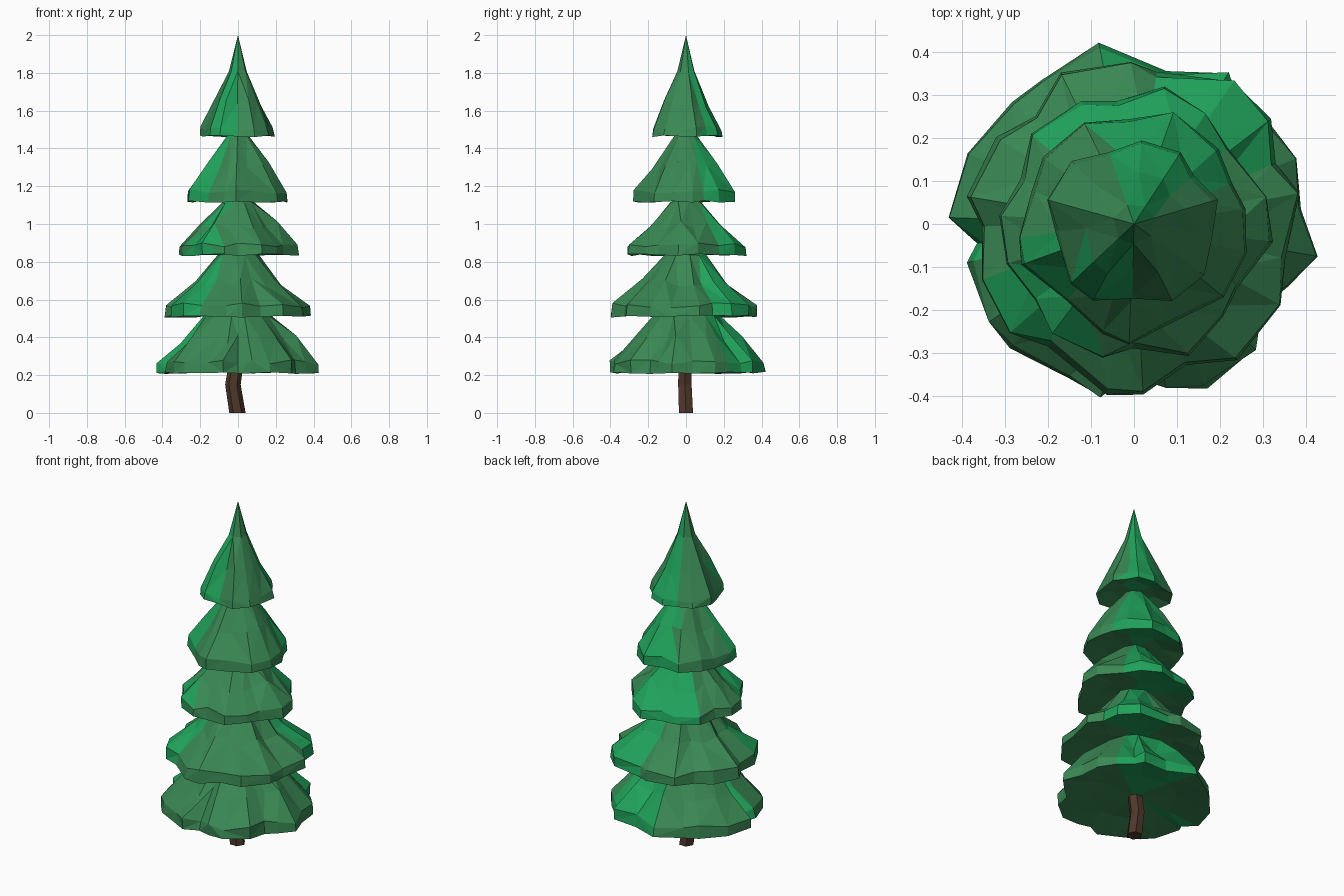
import bpy, bmesh, math, random

if "Cube" in bpy.data.objects:
    bpy.data.objects.remove(bpy.data.objects["Cube"])

random.seed(11)


def material(name, rgb):
    m = bpy.data.materials.new(name)
    m.diffuse_color = (*rgb, 1)
    m.use_nodes = True
    m.node_tree.nodes["Principled BSDF"].inputs["Base Color"].default_value = m.diffuse_color
    return m


MUTED = material("muted green", (0.041, 0.245, 0.087))
VIVID = material("vivid green", (0.014, 0.36, 0.102))
BARK = material("bark brown", (0.079, 0.039, 0.024))


def finish(bm, name, mats):
    bmesh.ops.recalc_face_normals(bm, faces=bm.faces)
    me = bpy.data.meshes.new(name)
    bm.to_mesh(me)
    bm.free()
    for m in mats:
        me.materials.append(m)
    ob = bpy.data.objects.new(name, me)
    bpy.context.collection.objects.link(ob)
    return ob


def bridge(bm, a, b):
    """Join two rings; b has as many points as a, or half as many."""
    n, m = len(a), len(b)
    for i in range(m):
        j = (i + 1) % m
        if n == m:
            if random.random() < 0.5:
                bm.faces.new((a[i], a[j], b[j]))
                bm.faces.new((a[i], b[j], b[i]))
            else:
                bm.faces.new((a[i], a[j], b[i]))
                bm.faces.new((a[j], b[j], b[i]))
        else:
            k = 2 * i
            bm.faces.new((a[k], a[k + 1], b[i]))
            bm.faces.new((a[k + 1], b[j], b[i]))
            bm.faces.new((a[k + 1], a[(k + 2) % n], b[j]))


def fan(bm, ring, co):
    c = bm.verts.new(co)
    for i in range(len(ring)):
        bm.faces.new((ring[i], ring[(i + 1) % len(ring)], c))


def tier(name, n, rim, lip, mid, top, tip, vivid, phase, outline=None):
    """One skirt of foliage: ragged rim, thick lip, sloping faceted top."""
    bm = bmesh.new()
    if outline:  # (degrees, radius) points of the rim
        n = len(outline)
        ang = [math.radians(d) for d, r in outline]
        wave = [r / rim[0] for d, r in outline]
    else:  # every third point is a notch, the rest stick out
        step = math.tau / n
        ang = [phase + step * (i + random.uniform(-0.28, 0.28)) for i in range(n)]
        wave = [random.uniform(0.83, 0.9) if i % 3 == 1 else random.uniform(0.93, 1.01) for i in range(n)]

    def ring(r, z, follow, jz, count=n):
        out = []
        for i in range(count):
            k = i * n // count
            rr = r * (1 + (wave[k] - 1) * follow) * random.uniform(0.97, 1.0)
            a = ang[k]
            out.append(bm.verts.new((rr * math.cos(a), rr * math.sin(a), z + random.uniform(-jz, jz))))
        return out

    inner = ring(rim[0] * 0.55, rim[1] + 0.022, 0.5, 0.008, n // 2)
    low = ring(*rim, 1.0, 0.006)
    high = ring(*lip, 1.1, 0.014)
    middle = ring(*mid, 1.4, 0.025)
    upper = ring(*top, 0.4, 0.004, n // 2)
    bridge(bm, low, inner)
    fan(bm, inner, (0, 0, rim[1] + 0.027))
    bridge(bm, low, high)
    bridge(bm, high, middle)
    bridge(bm, middle, upper)
    fan(bm, upper, (0, 0, tip))
    # vivid green on some sides of the tier
    for f in bm.faces:
        c = f.calc_center_median()
        d = math.degrees(math.atan2(c.y, c.x)) % 360
        if any(lo < d < hi for lo, hi in vivid):
            f.material_index = 1
    return finish(bm, name, (MUTED, VIVID))


# Foliage, bottom to top: rim, lip, middle and top as (radius, height)
BOTTOM_RIM = [(5, .40), (22, .42), (36, .40), (50, .39), (58, .42), (78, .37), (101, .43), (123, .40),
              (135, .41), (157, .43), (178, .435), (187, .37), (193, .40), (214, .42), (225, .41), (247, .39),
              (259, .42), (270, .36), (281, .395), (294, .42), (314, .415), (328, .37), (338, .39), (350, .44)]
tier("foliage_bottom", 24, (0.43, 0.212), (0.428, 0.268), (0.305, 0.39), (0.18, 0.515), 0.55,
     [(35, 100), (180, 195)], 0.0, BOTTOM_RIM)
tier("foliage_second", 20, (0.41, 0.51), (0.405, 0.57), (0.245, 0.69), (0.115, 0.837), 0.87,
     [(25, 75), (205, 235)], 0.1)
tier("foliage_third", 18, (0.33, 0.836), (0.325, 0.887), (0.215, 0.99), (0.085, 1.118), 1.15,
     [(40, 140), (205, 245)], 0.25)
tier("foliage_fourth", 16, (0.285, 1.118), (0.28, 1.172), (0.18, 1.31), (0.06, 1.468), 1.49,
     [(25, 110), (180, 225)], 0.05)
tier("foliage_top", 14, (0.212, 1.463), (0.205, 1.503), (0.135, 1.64), (0.05, 1.81), 2.0,
     [(30, 110), (210, 275)], 0.2)

# Trunk: slightly bent six-sided post
bm = bmesh.new()
rings = []
for x, y, z, r in ((-0.003, 0, 0, 0.043), (-0.027, -0.006, 0.15, 0.041), (-0.01, -0.006, 0.26, 0.039)):
    rings.append([bm.verts.new((x + r * math.cos(i * math.tau / 6), y + r * math.sin(i * math.tau / 6), z))
                  for i in range(6)])
for a, b in zip(rings, rings[1:]):
    for i in range(6):
        j = (i + 1) % 6
        bm.faces.new((a[i], a[j], b[j], b[i]))
bm.faces.new(rings[0])
bm.faces.new(rings[-1])
finish(bm, "trunk", (BARK,))
